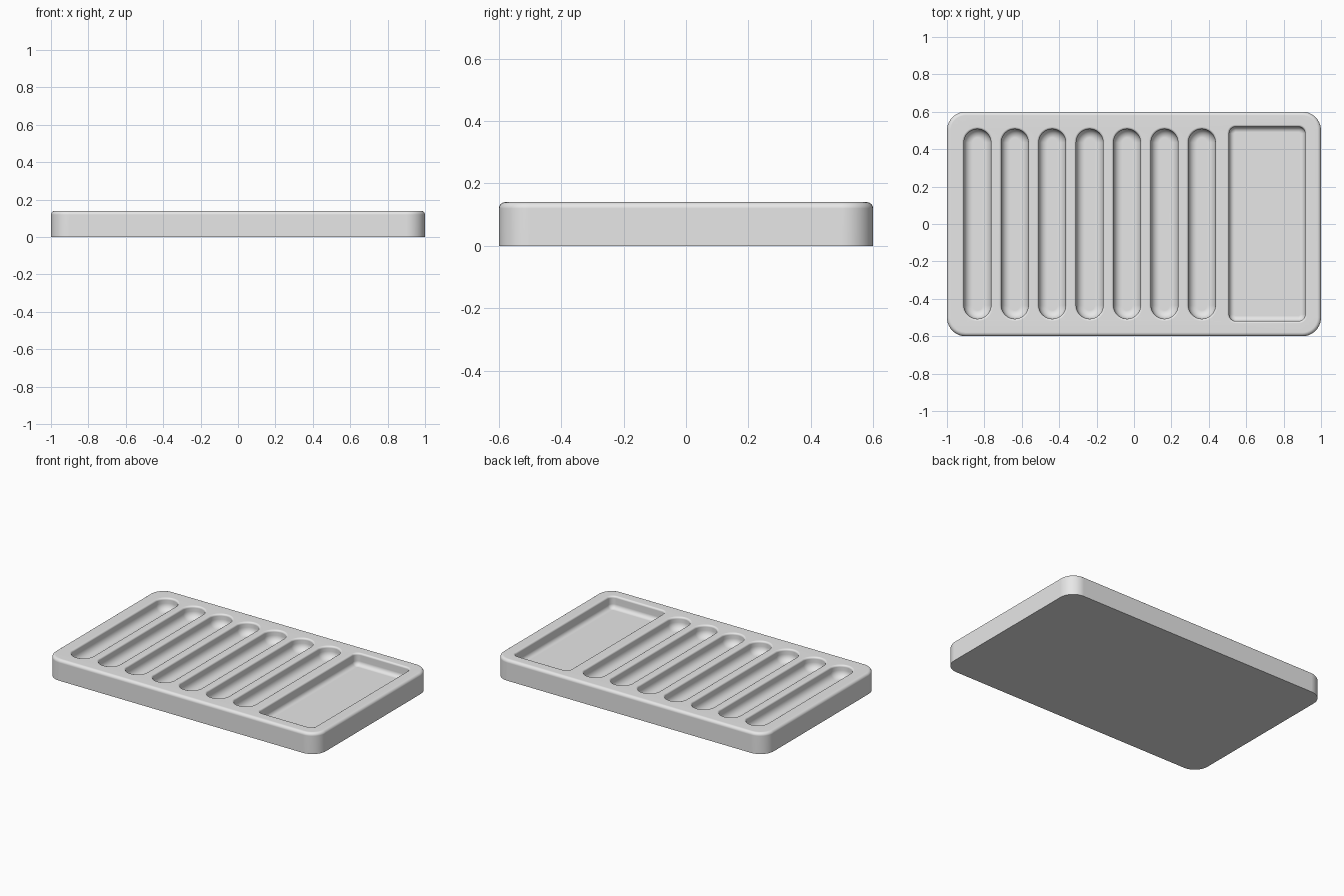
import bpy
import bmesh
from math import sin, cos, pi

cube = bpy.data.objects.get("Cube")
if cube:
    bpy.data.objects.remove(cube, do_unlink=True)

HEIGHT = 0.14
FLOOR = 0.06
ARC = 10

grey = bpy.data.materials.new("light_grey")
grey.use_nodes = True
colour = (0.8, 0.8, 0.8, 1)
grey.diffuse_color = colour
grey.node_tree.nodes["Principled BSDF"].inputs["Base Color"].default_value = colour

bm = bmesh.new()


def ring(cx, half_x, half_y, radius, offset, z):
    """Rounded rectangle of vertices, grown by offset."""
    r = max(radius + offset, 0.003)
    verts = []
    for quarter, (sx, sy) in enumerate([(1, 1), (-1, 1), (-1, -1), (1, -1)]):
        px = cx + sx * (half_x + offset - r)
        py = sy * (half_y + offset - r)
        for i in range(ARC + 1):
            a = (quarter + i / ARC) * pi / 2
            verts.append(bm.verts.new((px + r * cos(a), py + r * sin(a), z)))
    return verts


def shell(cx, half_x, half_y, radius, profile):
    """Skin a profile of (offset, z) around a rounded rectangle; cap its last ring."""
    rings = [ring(cx, half_x, half_y, radius, o, z) for o, z in profile]
    for low, high in zip(rings, rings[1:]):
        for i in range(len(low)):
            j = (i + 1) % len(low)
            bm.faces.new((low[i], low[j], high[j], high[i]))
    bm.faces.new(rings[-1])
    first = rings[0]
    return [bm.edges.get((first[i], first[i - 1])) for i in range(len(first))]


def fillet(offset, z, r, start, steps=6):
    """Quarter arc of (offset, z) points."""
    return [(offset + r * cos(start + i / steps * pi / 2),
             z + r * sin(start + i / steps * pi / 2)) for i in range(steps + 1)]


def recess(cx, half_x, half_y, radius, bottom, rim=0.012):
    """Hollow with a rounded rim and a rounded floor edge."""
    profile = fillet(rim, HEIGHT - rim, rim, pi / 2)
    profile += [(-o, z) for o, z in fillet(bottom, FLOOR + bottom, bottom, pi)][::1]
    # floor arc runs from the wall inward
    wall = len(profile) - 7
    profile[wall:] = [(-bottom * (1 - cos(i / 6 * pi / 2)),
                       FLOOR + bottom * (1 - sin(i / 6 * pi / 2))) for i in range(7)]
    return shell(cx, half_x, half_y, radius, profile)


# Outer body: rounded top edge, straight walls, flat base
edge = 0.02
outer = [(-edge + o, z) for o, z in fillet(0, HEIGHT - edge, edge, 0)][::-1]
top_edges = shell(0, 1.0, 0.6, 0.1, outer + [(0, 0)])

# Seven long round-ended slots
for n in range(7):
    top_edges += recess(-0.837 + 0.2 * n, 0.072, 0.507, 0.072, 0.045)

# Wide pocket
top_edges += recess(0.712, 0.203, 0.519, 0.035, 0.028)

# Top surface around the hollows
bmesh.ops.triangle_fill(bm, edges=top_edges, use_beauty=True)
bmesh.ops.remove_doubles(bm, verts=bm.verts, dist=0.00001)
bmesh.ops.recalc_face_normals(bm, faces=bm.faces)

mesh = bpy.data.meshes.new("tray")
bm.to_mesh(mesh)
bm.free()
mesh.materials.append(grey)
tray = bpy.data.objects.new("tray", mesh)
bpy.context.collection.objects.link(tray)

bpy.ops.object.select_all(action="DESELECT")
tray.select_set(True)
bpy.context.view_layer.objects.active = tray
bpy.ops.object.shade_smooth_by_angle(angle=pi / 6)
normals = tray.modifiers.new("weighted_normals", "WEIGHTED_NORMAL")
normals.keep_sharp = True
